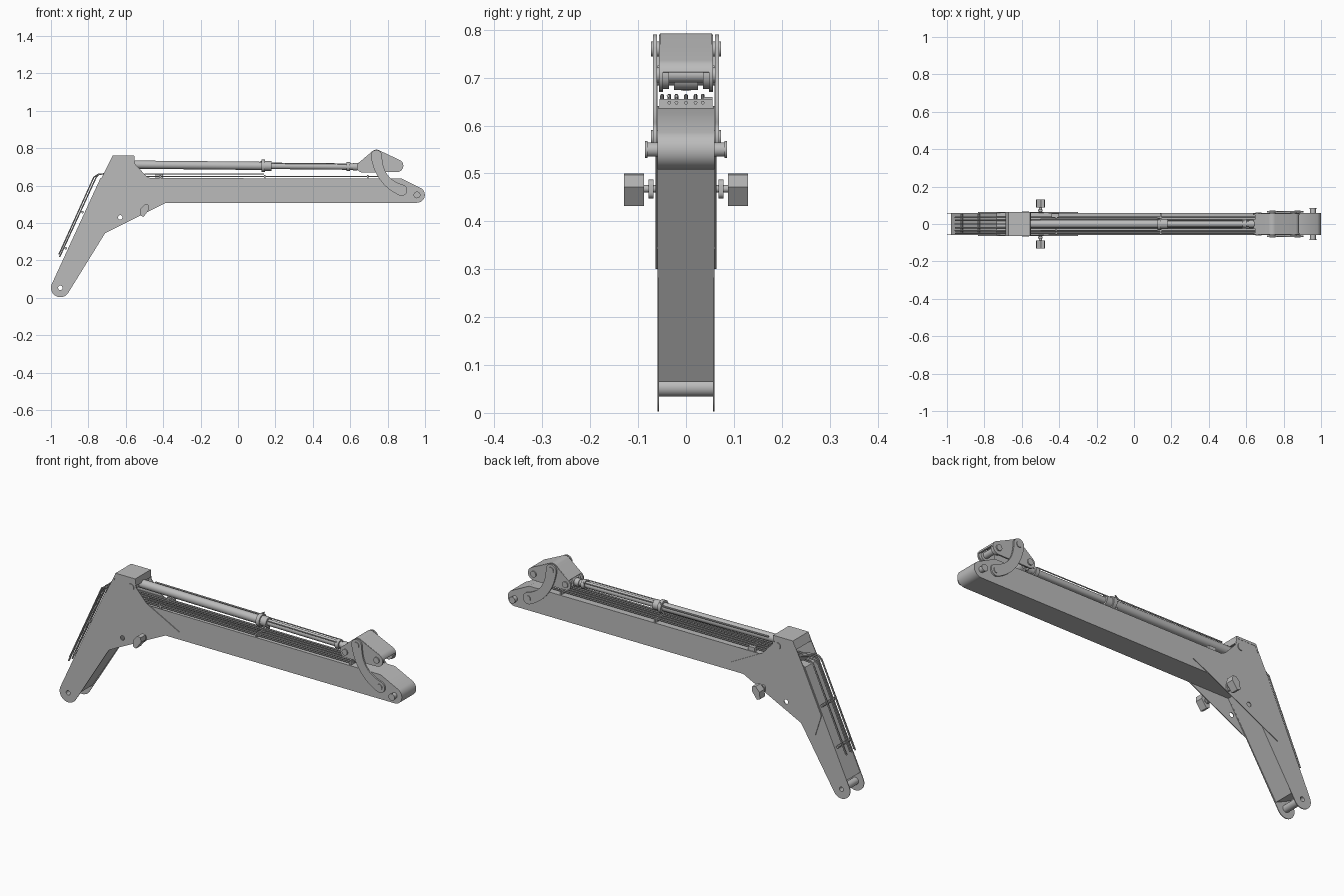
import bpy, bmesh, math
from math import pi, sin, cos, radians
from mathutils import Vector, geometry

cube = bpy.data.objects.get("Cube")
if cube:
    bpy.data.objects.remove(cube)

steel = bpy.data.materials.new("plain_grey_steel")
steel.use_nodes = True
steel.diffuse_color = (0.5, 0.5, 0.5, 1)
steel.node_tree.nodes["Principled BSDF"].inputs["Base Color"].default_value = (0.5, 0.5, 0.5, 1)


def finish(name, bm):
    bmesh.ops.remove_doubles(bm, verts=bm.verts, dist=1e-5)
    bmesh.ops.recalc_face_normals(bm, faces=bm.faces)
    mesh = bpy.data.meshes.new(name)
    bm.to_mesh(mesh)
    bm.free()
    mesh.materials.clear()
    mesh.materials.append(steel)
    for p in mesh.polygons:
        p.use_smooth = True
        p.material_index = 0
    mesh.set_sharp_from_angle(angle=radians(35))
    ob = bpy.data.objects.new(name, mesh)
    bpy.context.collection.objects.link(ob)
    return ob


def curve_mesh(name, curve):
    """Turn a temporary curve into a clean mesh part."""
    tmp = bpy.data.objects.new("helper", curve)
    bpy.context.collection.objects.link(tmp)
    bpy.context.view_layer.update()
    dg = bpy.context.evaluated_depsgraph_get()
    mesh = bpy.data.meshes.new_from_object(tmp.evaluated_get(dg))
    bm = bmesh.new()
    bm.from_mesh(mesh)
    bpy.data.objects.remove(tmp)
    bpy.data.curves.remove(curve)
    bpy.data.meshes.remove(mesh)
    return bm


def arc(c, r, a0=0, a1=360, n=24):
    full = abs(a1 - a0) >= 360
    k = n if full else n - 1
    return [(c[0] + r * cos(radians(a0 + (a1 - a0) * i / k)),
             c[1] + r * sin(radians(a0 + (a1 - a0) * i / k))) for i in range(n)]


def hull(*circles):
    pts = [p for c, r in circles for p in arc(c, r)]
    return [pts[i] for i in geometry.convex_hull_2d(pts)]


def plate(name, outline, y0, y1, holes=()):
    """Side-on outline (x, z) extruded from y0 to y1, with round holes."""
    cu = bpy.data.curves.new(name, 'CURVE')
    cu.dimensions, cu.fill_mode = '2D', 'BOTH'
    cu.extrude = abs(y1 - y0) / 2
    for ring in [outline] + [arc(c, r, n=16) for c, r in holes]:
        sp = cu.splines.new('POLY')
        sp.points.add(len(ring) - 1)
        for p, (x, z) in zip(sp.points, ring):
            p.co = (x, z, 0, 1)
        sp.use_cyclic_u = True
    bm = curve_mesh(name, cu)
    for v in bm.verts:
        x, z, y = v.co
        v.co = (x, y + (y0 + y1) / 2, z)
    return finish(name, bm)


def pair(name, outline, y0, y1, holes=()):
    for side, s in (("left", -1), ("right", 1)):
        plate(f"{name}_{'back' if s > 0 else 'front'}", outline, s * y0, s * y1, holes)


def rod(name, a, b, r, seg=24):
    a, b = Vector(a), Vector(b)
    d = b - a
    m = d.to_track_quat('Z', 'Y').to_matrix().to_4x4()
    m.translation = (a + b) / 2
    bm = bmesh.new()
    bmesh.ops.create_cone(bm, cap_ends=True, segments=seg, radius1=r, radius2=r,
                          depth=d.length, matrix=m)
    return finish(name, bm)


def pin(name, c, half, r):
    return rod(name, (c[0], -half, c[1]), (c[0], half, c[1]), r)


def hose(name, pts, r):
    cu = bpy.data.curves.new(name, 'CURVE')
    cu.dimensions, cu.bevel_depth, cu.bevel_resolution = '3D', r, 1
    cu.use_fill_caps = True
    sp = cu.splines.new('POLY')
    sp.points.add(len(pts) - 1)
    for p, co in zip(sp.points, pts):
        p.co = (*co, 1)
    return finish(name, curve_mesh(name, cu))


# Main pivots (x, z)
FOOT, TIP = (-0.95, 0.053), (0.957, 0.55)
ROD_EYE, PEAK, LINK_END = (0.665, 0.70), (0.74, 0.76), (0.85, 0.706)
CYL_BASE, LINK_FOOT = (-0.58, 0.712), (0.875, 0.575)

# Boom: solid bent box with thin side skins that form the fork
bend_top = [(0.875, 0.637)] + arc(TIP, 0.042, 57, -90, 14) + [(-0.61, 0.508)]
plate("boom_box", [(-0.978, 0.105), (-0.735, 0.637)] + bend_top + [(-0.89, 0.065)],
      -0.056, 0.056)
pair("boom_side_plate",
     arc(FOOT, 0.05, 330, 155, 16) + [(-0.735, 0.641)] + bend_top,
     0.056, 0.06, [(FOOT, 0.012)])
plate("foot_tube", arc(FOOT, 0.019), -0.057, 0.057, [(FOOT, 0.012)])

# Elbow gussets and cap
gusset = [(-0.80, 0.30), (-0.835, 0.41), (-0.727, 0.645), (-0.67, 0.76), (-0.555, 0.76),
          (-0.55, 0.715), (-0.49, 0.65), (-0.30, 0.55)]
pair("elbow_gusset", gusset, 0.06, 0.064, [((-0.63, 0.43), 0.012)])
plate("elbow_cap", [(-0.67, 0.762), (-0.555, 0.762), (-0.552, 0.725), (-0.56, 0.725),
                    (-0.563, 0.75), (-0.665, 0.75), (-0.68, 0.72), (-0.688, 0.72)],
      -0.065, 0.065)
pin("cylinder_base_pin", CYL_BASE, 0.068, 0.018)


# Hydraulic cylinder along the top
def on_cyl(x):
    t = (x - CYL_BASE[0]) / (ROD_EYE[0] - CYL_BASE[0])
    return (x, 0, CYL_BASE[1] + t * (ROD_EYE[1] - CYL_BASE[1]))


for name, x0, x1, r in (("cylinder_barrel", -0.58, 0.15, 0.022),
                        ("cylinder_collar", 0.125, 0.145, 0.033),
                        ("cylinder_gland", 0.145, 0.18, 0.026),
                        ("piston_rod", 0.15, 0.65, 0.0165),
                        ("rod_flange", 0.58, 0.60, 0.024),
                        ("rod_neck", 0.615, 0.64, 0.021)):
    rod(name, on_cyl(x0), on_cyl(x1), r)
plate("rod_eye", arc(ROD_EYE, 0.026), -0.025, 0.025)
for s in (-1, 1):
    hose("rod_guide", [(0.17, s * 0.018, 0.72), (0.59, s * 0.018, 0.716)], 0.003)
hose("barrel_pipe", [(-0.5, 0.026, 0.725), (0.11, 0.026, 0.72), (0.135, 0.026, 0.735)], 0.004)

# Rocker linkage: triangular cheeks, wrapped cover and pins
cheek = [p for p in hull((ROD_EYE, 0.03), (PEAK, 0.03), (LINK_END, 0.034))]
pair("rocker_cheek", cheek, 0.048, 0.056)
cover = [(0.648, 0.724)] + arc(PEAK, 0.032, 128, 62, 10) + [(0.80, 0.767)]
inner = [(0.797, 0.759)] + arc(PEAK, 0.024, 62, 128, 10) + [(0.653, 0.717)]
plate("rocker_cover", cover + inner, -0.054, 0.054)
plate("rocker_nose", hull((LINK_END, 0.03), ((0.825, 0.718), 0.03)), -0.05, -0.035)
plate("rocker_nose_back", hull((LINK_END, 0.03), ((0.825, 0.718), 0.03)), 0.035, 0.05)
plate("nose_cover", [(0.80, 0.767)] + arc(LINK_END, 0.034, 62, 10, 8)
      + arc(LINK_END, 0.026, 10, 62, 8) + [(0.797, 0.759)], -0.054, 0.054)
pin("rod_eye_pin", ROD_EYE, 0.062, 0.016)
pin("peak_pin", PEAK, 0.073, 0.016)
pin("link_end_pin", LINK_END, 0.062, 0.016)

# Curved side links
a, b, ctrl = Vector(PEAK), Vector(LINK_FOOT), Vector((0.752, 0.62))
outer, inside = [], []
for i in range(15):
    t = i / 14
    p = a * (1 - t) ** 2 + ctrl * 2 * t * (1 - t) + b * t * t
    d = ((ctrl - a) * (1 - t) + (b - ctrl) * t).normalized()
    n = Vector((-d.y, d.x)) * (0.03 - 0.006 * sin(pi * t))
    inside.append(tuple(p + n))
    outer.append(tuple(p - n))
end0 = math.degrees(math.atan2(*(b - ctrl).yx))
start0 = math.degrees(math.atan2(*(ctrl - a).yx))
pair("curved_link", inside + arc(b, 0.03, end0 + 90, end0 - 90, 12)[1:-1]
     + outer[::-1] + arc(a, 0.03, start0 + 270, start0 + 90, 12)[1:-1], 0.061, 0.069)
pin("curved_link_pin", LINK_FOOT, 0.073, 0.016)

# Boom tip pin with end flanges
pin("tip_pin", TIP, 0.083, 0.015)
pair("tip_pin_flange", arc(TIP, 0.018), 0.08, 0.086)

# Work lamps on both sides of the elbow
lamp = [(-0.523, 0.44), (-0.505, 0.432), (-0.476, 0.472), (-0.478, 0.497),
        (-0.497, 0.5), (-0.52, 0.476)]
pair("lamp_housing", lamp, 0.088, 0.13)
pair("lamp_stem", arc((-0.50, 0.468), 0.008, n=12), 0.062, 0.09)
pair("lamp_bracket", hull(((-0.50, 0.46), 0.012), ((-0.50, 0.475), 0.012)), 0.068, 0.078)

# Hoses along the boom top, bent over the elbow and down the lower arm
for i, y in enumerate((-0.05, -0.035, -0.02, 0.0, 0.02, 0.035)):
    off = 0.026 if i % 2 else 0.013
    hose("boom_hose", [(-0.95 - off * 0.3, y, 0.205 + off), (-0.745 - off, y, 0.645),
                       (-0.735 - off * 0.5, y, 0.66), (-0.715, y, 0.663),
                       (-0.65, y, 0.648), (0.69 + 0.02 * i, y, 0.648)], 0.004)
for y in (-0.037, -0.02):
    hose("upper_hose", [(-0.5, y, 0.662), (0.14, y, 0.662)], 0.0035)
clip = [(0, 0.637), (0.008, 0.637), (0.008, 0.656), (0, 0.656)]
for x in (-0.42, 0.14, 0.69):
    plate("hose_clamp", [(x + cx, z) for cx, z in clip], -0.055, 0.055)
plate("valve_block", [(-0.44, 0.637), (-0.40, 0.637), (-0.40, 0.66), (-0.44, 0.66)],
      0.035, 0.055)
for t in (0.15, 0.6):
    x, z = -0.943 + 0.2 * t, 0.2 + 0.43 * t
    rod("lower_hose_clamp", (x - 0.008, -0.054, z), (x - 0.008, 0.054, z), 0.007, 8)
